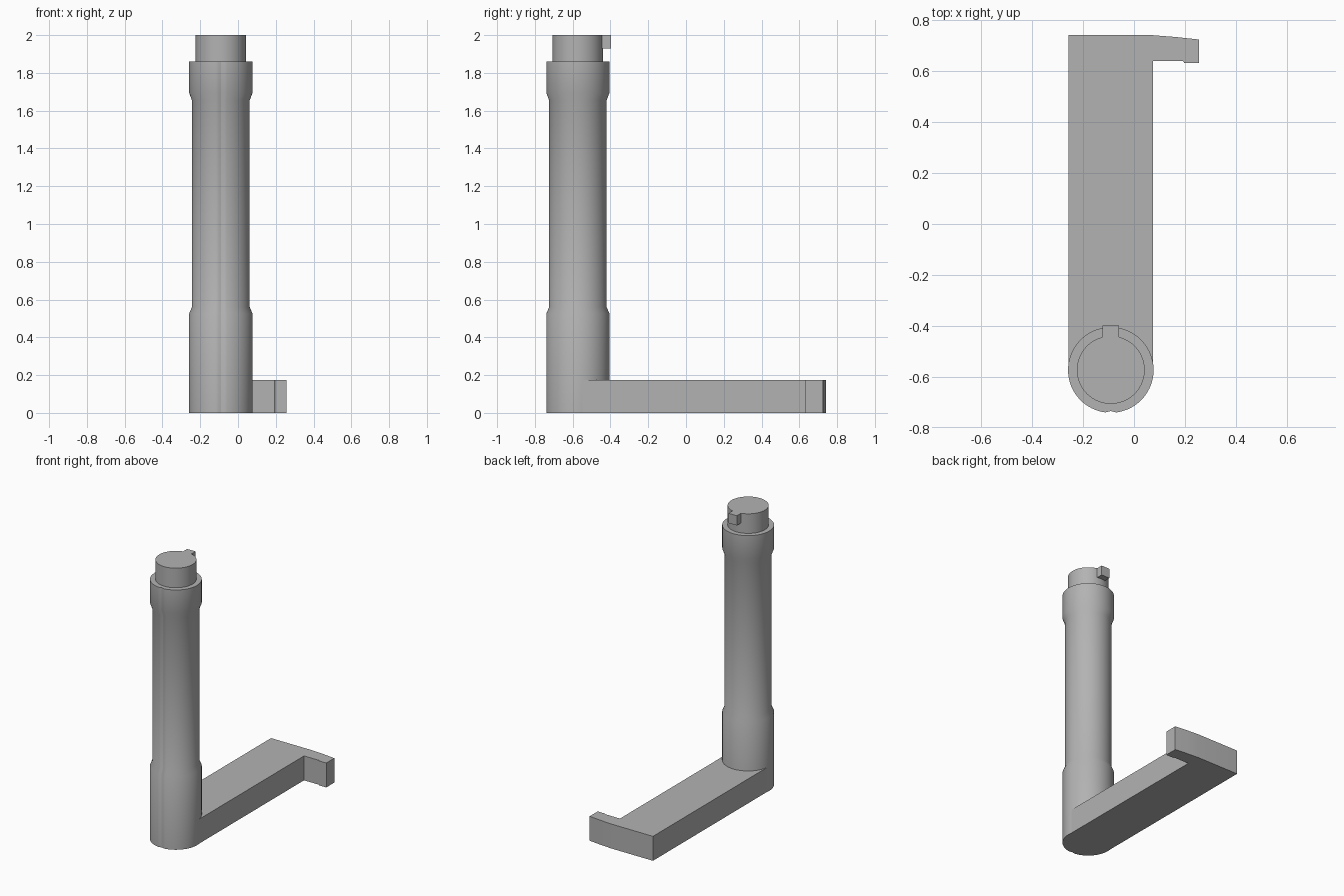
import bpy, bmesh, math

cube = bpy.data.objects.get("Cube")
if cube:
    bpy.data.objects.remove(cube, do_unlink=True)

grey = bpy.data.materials.new("plain_grey")
grey.use_nodes = True
colour = (0.45, 0.45, 0.45, 1)
grey.diffuse_color = colour
grey.node_tree.nodes["Principled BSDF"].inputs["Base Color"].default_value = colour

CX, CY = -0.091, -0.573   # column axis
SEGMENTS = 96


def finish(name, bm):
    bmesh.ops.recalc_face_normals(bm, faces=bm.faces)
    mesh = bpy.data.meshes.new(name)
    bm.to_mesh(mesh)
    bm.free()
    mesh.materials.append(grey)
    obj = bpy.data.objects.new(name, mesh)
    bpy.context.collection.objects.link(obj)
    bpy.ops.object.select_all(action='DESELECT')
    obj.select_set(True)
    bpy.context.view_layer.objects.active = obj
    bpy.ops.object.shade_smooth_by_angle(angle=math.radians(25))
    return obj


def turned(name, profile, groove=0):
    """Stack of (radius, z) rings with an optional V groove down the front."""
    bm = bmesh.new()
    rings = []
    for radius, z in profile:
        ring = []
        for i in range(SEGMENTS):
            turn = 2 * math.pi * i / SEGMENTS   # zero points to the front
            away = min(turn, 2 * math.pi - turn)
            r = radius - groove * max(0, 1 - away / 0.13)
            ring.append(bm.verts.new((CX + r * math.sin(turn), CY - r * math.cos(turn), z)))
        rings.append(ring)
    for low, high in zip(rings, rings[1:]):
        for i in range(SEGMENTS):
            j = (i + 1) % SEGMENTS
            bm.faces.new((low[i], low[j], high[j], high[i]))
    bm.faces.new(rings[0])
    bm.faces.new(rings[-1])
    return finish(name, bm)


def prism(name, outline, bottom, top):
    bm = bmesh.new()
    face = bm.faces.new([bm.verts.new((x, y, bottom)) for x, y in outline])
    made = bmesh.ops.extrude_face_region(bm, geom=[face], use_keep_orig=True)
    for v in made["geom"]:
        if isinstance(v, bmesh.types.BMVert):
            v.co.z = top
    return finish(name, bm)


# Main column with thicker ends and a fine front groove
turned("column", [(0.168, 0), (0.168, 0.525), (0.153, 0.56),
                  (0.153, 1.655), (0.168, 1.695), (0.168, 1.86)], groove=0.007)

# Narrow spigot on top and its locating key
turned("top_spigot", [(0.133, 1.85), (0.133, 2.0)])
prism("locating_key", [(-0.124, -0.46), (-0.058, -0.46),
                       (-0.058, -0.398), (-0.124, -0.398)], 1.93, 2.0)

# Flat foot arm with a hooked end
prism("foot_arm", [(-0.257, CY), (0.075, CY), (0.075, 0.64), (0.192, 0.64),
                   (0.197, 0.633), (0.256, 0.633), (0.256, 0.724), (0.165, 0.734),
                   (0.075, 0.741), (-0.257, 0.741)], 0, 0.175)
